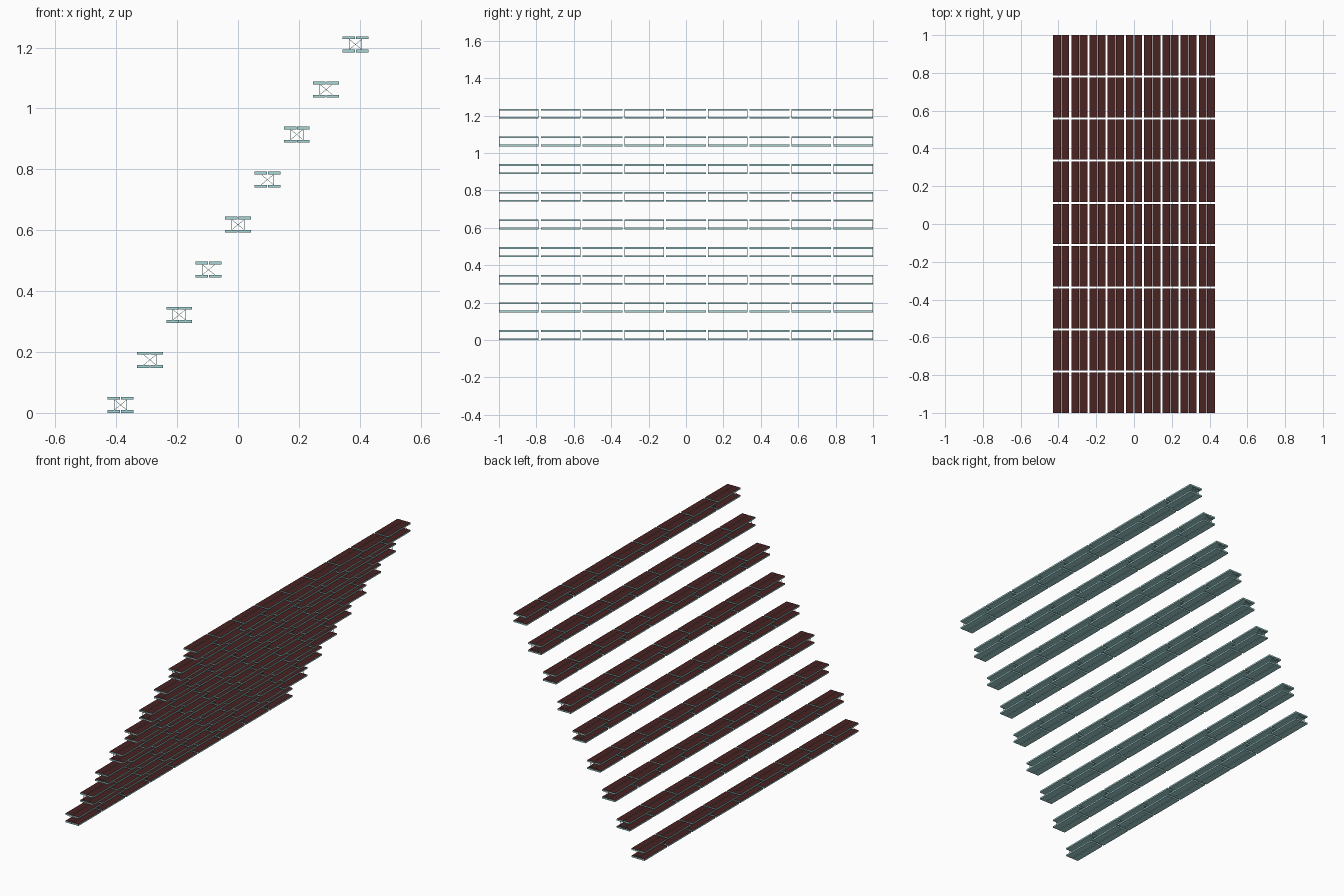
import bpy, bmesh
from mathutils import Vector, Matrix

if "Cube" in bpy.data.objects:
    bpy.data.objects.remove(bpy.data.objects["Cube"])

N = 9
STEP_X, STEP_Z = 0.0965, 0.148      # climb from row to row
LEN = 0.2126                        # length of one bench
STEP_Y = (2 - LEN) / (N - 1)
WIDTH, SLOT, THICK, LIFT = 0.085, 0.003, 0.009, 0.0435
X0, Y0 = -STEP_X * 4, -1 + LEN / 2  # centre of the first bench


def material(name, rgb):
    m = bpy.data.materials.new(name)
    m.diffuse_color = (*rgb, 1)
    m.use_nodes = True
    m.node_tree.nodes["Principled BSDF"].inputs["Base Color"].default_value = m.diffuse_color
    return m


teal = material("pale_teal", (0.38, 0.68, 0.68))
brown = material("dark_brown", (0.07, 0.016, 0.016))


def box(bm, centre, size, rot=Matrix.Identity(4)):
    m = Matrix.Translation(centre) @ rot @ Matrix.Diagonal((*size, 1))
    bmesh.ops.create_cube(bm, size=1, matrix=m)


def rod(bm, a, b, t=0.0012):
    a, b = Vector(a), Vector(b)
    d = b - a
    rot = d.to_track_quat('Z', 'Y').to_matrix().to_4x4()
    box(bm, (a + b) / 2, (t, t, d.length), rot)


def finish(bm, name, brown_top=False):
    bm.normal_update()
    if brown_top:
        for f in bm.faces:
            f.material_index = 1 if f.normal.z > 0.9 else 0
    me = bpy.data.meshes.new(name)
    bm.to_mesh(me)
    bm.free()
    me.materials.append(teal)
    me.materials.append(brown)
    ob = bpy.data.objects.new(name, me)
    ob.location = (X0, Y0, 0)
    bpy.context.collection.objects.link(ob)
    # repeat along the row, then up the slope
    for label, off in (("along_row", (0, STEP_Y, 0)), ("up_slope", (STEP_X, 0, STEP_Z))):
        arr = ob.modifiers.new(label, 'ARRAY')
        arr.count = N
        arr.use_relative_offset = False
        arr.use_constant_offset = True
        arr.constant_offset_displace = off


# pairs of planks, lower and upper
half = (WIDTH - SLOT) / 2
for name, z in (("lower_planks", 0), ("upper_planks", LIFT)):
    bm = bmesh.new()
    for s in (-1, 1):
        box(bm, (s * (half + SLOT) / 2, 0, z + THICK / 2), (half, LEN, THICK))
    finish(bm, name, brown_top=True)

# thin end frames: two posts and a cross brace at each end
bm = bmesh.new()
w, lo, hi = 0.021, THICK, LIFT
for y in (-LEN / 2 + 0.002, LEN / 2 - 0.002):
    for s in (-1, 1):
        rod(bm, (s * w, y, lo), (s * w, y, hi))
        rod(bm, (-s * w, y, lo), (s * w, y, hi))
finish(bm, "end_frames")
